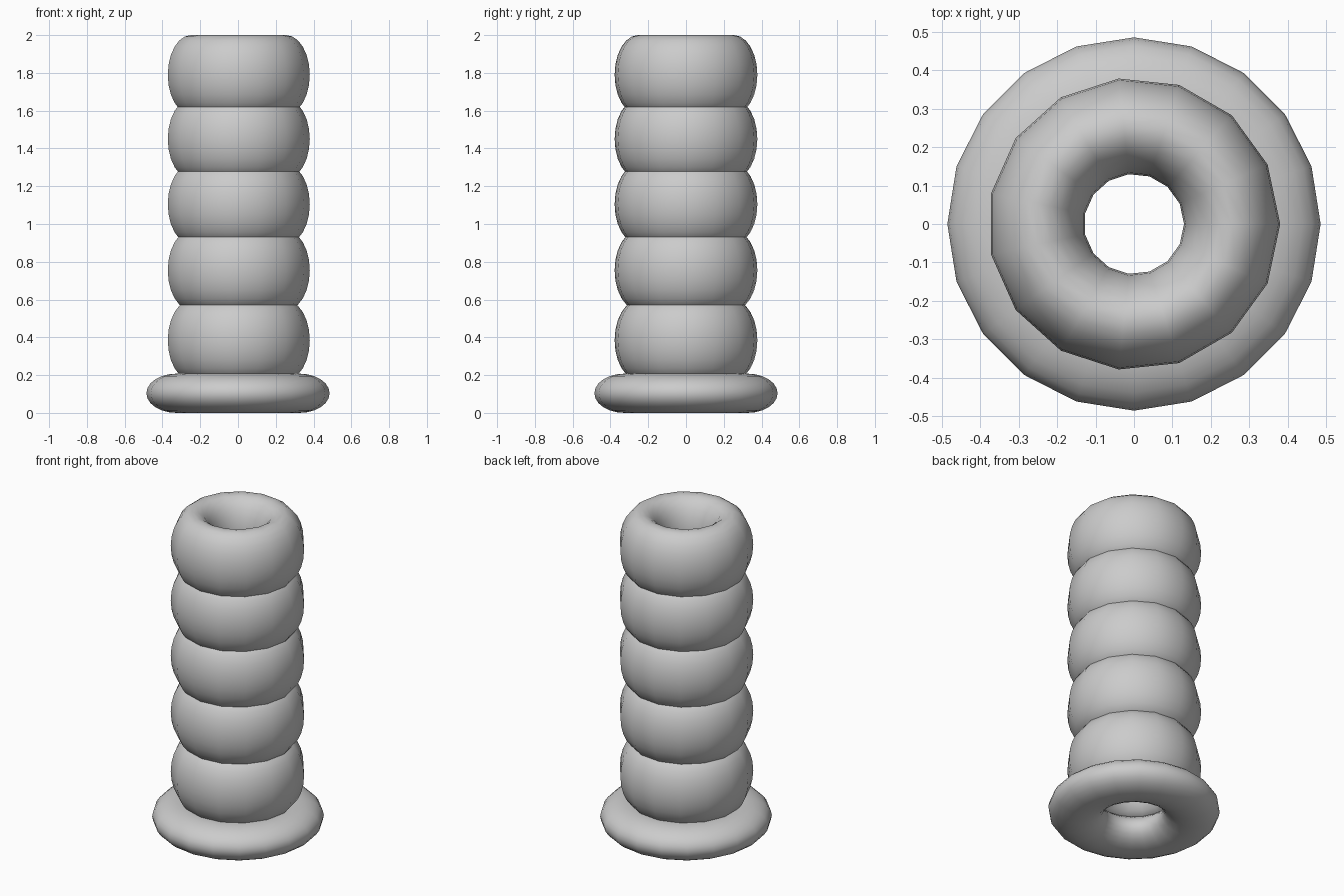
import bpy, bmesh
from math import cos, sin, tau

if "Cube" in bpy.data.objects:
    bpy.data.objects.remove(bpy.data.objects["Cube"])


def ring(name, z, outer, inner, half_height, sides, minor=24):
    """Ring with an elliptical cross-section, smooth shaded."""
    R, r = (outer + inner) / 2, (outer - inner) / 2
    bm = bmesh.new()
    loops = []
    for i in range(sides):
        a = tau * i / sides
        loop = []
        for j in range(minor):
            b = tau * j / minor
            d = R + r * cos(b)
            loop.append(bm.verts.new((d * cos(a), d * sin(a), half_height * sin(b))))
        loops.append(loop)
    for i in range(sides):
        p, q = loops[i], loops[(i + 1) % sides]
        for j in range(minor):
            k = (j + 1) % minor
            bm.faces.new((p[j], q[j], q[k], p[k])).smooth = True
    mesh = bpy.data.meshes.new(name)
    bm.to_mesh(mesh)
    bm.free()
    obj = bpy.data.objects.new(name, mesh)
    obj.location.z = z
    bpy.context.collection.objects.link(obj)
    return obj


# Wide flat foot
ring("base_ring", 0.104, 0.485, 0.165, 0.104, 20)

# Stack of tall overlapping rings
for n, z in enumerate((0.385, 0.755, 1.105, 1.45, 1.79), 1):
    ring(f"stack_ring_{n}", z, 0.38, 0.13, 0.21, 15)
